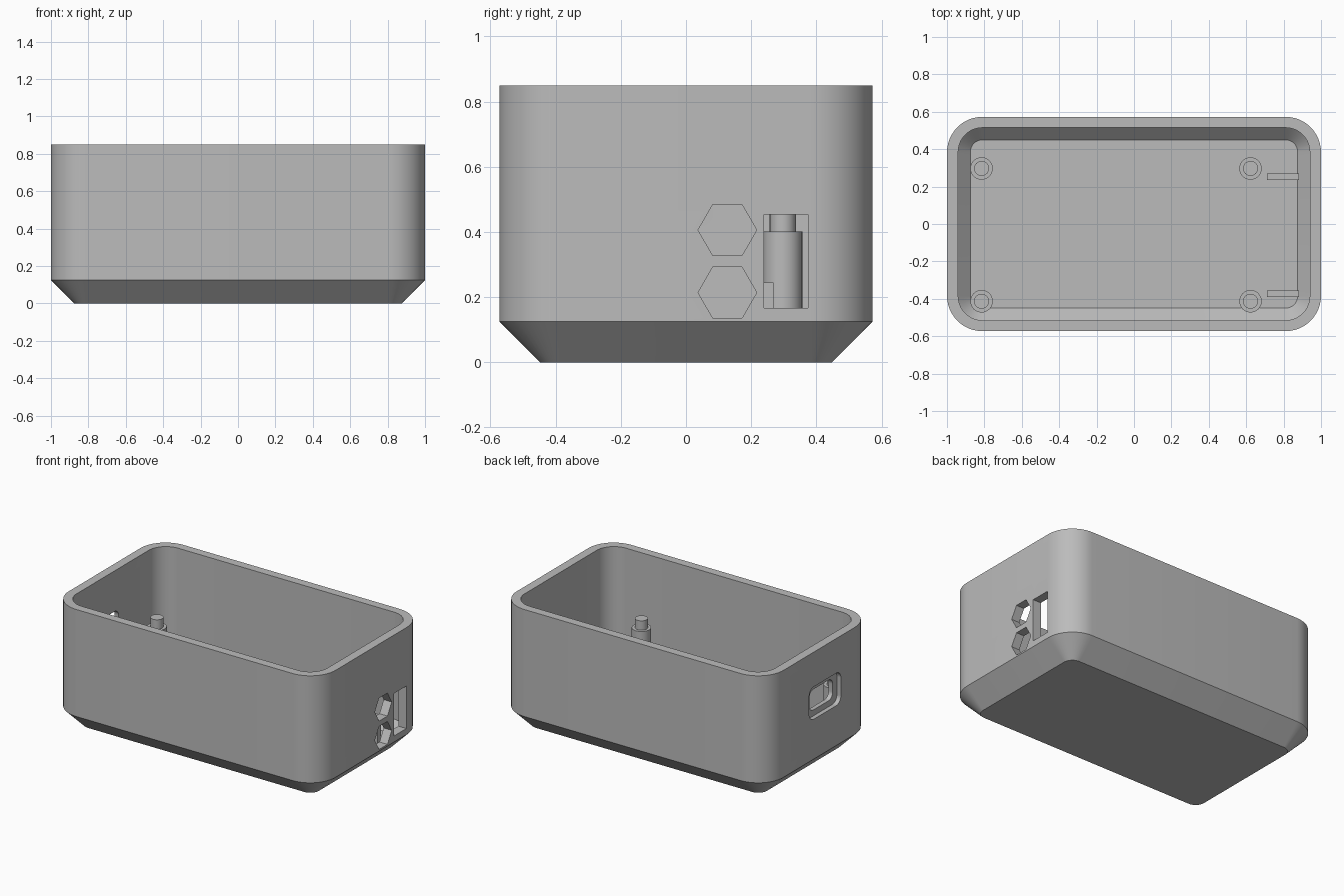
import bpy, bmesh, math

if "Cube" in bpy.data.objects:
    bpy.data.objects.remove(bpy.data.objects["Cube"])

grey = bpy.data.materials.new("light grey plastic")
grey.diffuse_color = (0.5, 0.5, 0.5, 1)
grey.use_nodes = True
grey.node_tree.nodes["Principled BSDF"].inputs["Base Color"].default_value = grey.diffuse_color


def rounded_rect(w, h, r, n=12):
    """Counter-clockwise outline with half sizes w, h and corner radius r."""
    pts = []
    for q, (sx, sy) in enumerate([(1, 1), (-1, 1), (-1, -1), (1, -1)]):
        for i in range(n + 1):
            a = math.pi / 2 * (q + i / n)
            pts.append((sx * (w - r) + r * math.cos(a),
                        sy * (h - r) + r * math.sin(a)))
    return pts


def loft(name, rings):
    """Join equal-sized rings of points into a closed solid."""
    bm = bmesh.new()
    loops = [[bm.verts.new(p) for p in ring] for ring in rings]
    n = len(loops[0])
    for a, b in zip(loops, loops[1:]):
        for i in range(n):
            j = (i + 1) % n
            bm.faces.new((a[i], a[j], b[j], b[i]))
    bm.faces.new(loops[0][::-1])
    bm.faces.new(loops[-1])
    bmesh.ops.recalc_face_normals(bm, faces=bm.faces)
    mesh = bpy.data.meshes.new(name)
    bm.to_mesh(mesh)
    bm.free()
    ob = bpy.data.objects.new(name, mesh)
    ob.data.materials.append(grey)
    bpy.context.collection.objects.link(ob)
    return ob


def layers(name, sections):
    """Stack rounded rectangles (w, h, r, z) upward."""
    return loft(name, [[(x, y, z) for x, y in rounded_rect(w, h, r)]
                       for w, h, r, z in sections])


def side_prism(name, outline, y, z, x0, x1):
    """Extrude a y-z outline along x."""
    return loft(name, [[(x, y + u, z + v) for u, v in outline] for x in (x0, x1)])


def circle(r, n=32):
    return [(r * math.cos(2 * math.pi * i / n), r * math.sin(2 * math.pi * i / n))
            for i in range(n)]


def smooth(ob):
    bpy.ops.object.select_all(action='DESELECT')
    ob.select_set(True)
    bpy.context.view_layer.objects.active = ob
    bpy.ops.object.shade_smooth_by_angle(angle=math.radians(30))


# Outer shell with chamfered base, and the matching hollow
case = layers("case", [(0.875, 0.448, 0.065, 0), (1, 0.573, 0.19, 0.125),
                       (1, 0.573, 0.19, 0.85)])
cutters = [layers("hollow_cutter", [(0.875, 0.45, 0.065, 0.06), (0.94, 0.515, 0.13, 0.125),
                                    (0.94, 0.515, 0.13, 0.95)])]

# Right wall: two hexagonal holes and a tall slot
for z in (0.406, 0.214):
    cutters.append(side_prism("hex_cutter", circle(0.09, 6), 0.127, z, 0.9, 1.1))
slot = [(-0.0675, -0.144), (0.0675, -0.144), (0.0675, 0.144), (-0.0675, 0.144)]
cutters.append(side_prism("slot_cutter", slot, 0.3075, 0.31, 0.9, 1.1))

# Left wall: recessed port with a smaller through opening
cutters.append(side_prism("port_recess_cutter", rounded_rect(0.17, 0.11, 0.05),
                          -0.06, 0.505, -1.1, -0.97))
cutters.append(side_prism("port_hole_cutter", rounded_rect(0.125, 0.07, 0.045),
                          -0.06, 0.505, -1.15, -0.9))

for cutter in cutters:
    mod = case.modifiers.new("cut", 'BOOLEAN')
    mod.operation = 'DIFFERENCE'
    mod.solver = 'EXACT'
    mod.object = cutter
    bpy.context.view_layer.objects.active = case
    bpy.ops.object.modifier_apply(modifier=mod.name)
for cutter in cutters:
    bpy.data.objects.remove(cutter)
smooth(case)

# Stepped mounting posts on the floor
for x in (-0.815, 0.623):
    for y in (-0.413, 0.297):
        steps = [(0.06, 0.055), (0.06, 0.402), (0.04, 0.402), (0.04, 0.465)]
        smooth(loft("mounting_post", [[(x + u, y + v, z) for u, v in circle(r)]
                                      for r, z in steps]))

# Low guide ribs near the right wall
for y in (-0.372, 0.252):
    rib = [(-0.017, -0.095), (0.017, -0.095), (0.017, 0.095), (-0.017, 0.095)]
    side_prism("guide_rib", rib, y, 0.15, 0.71, 0.882)
